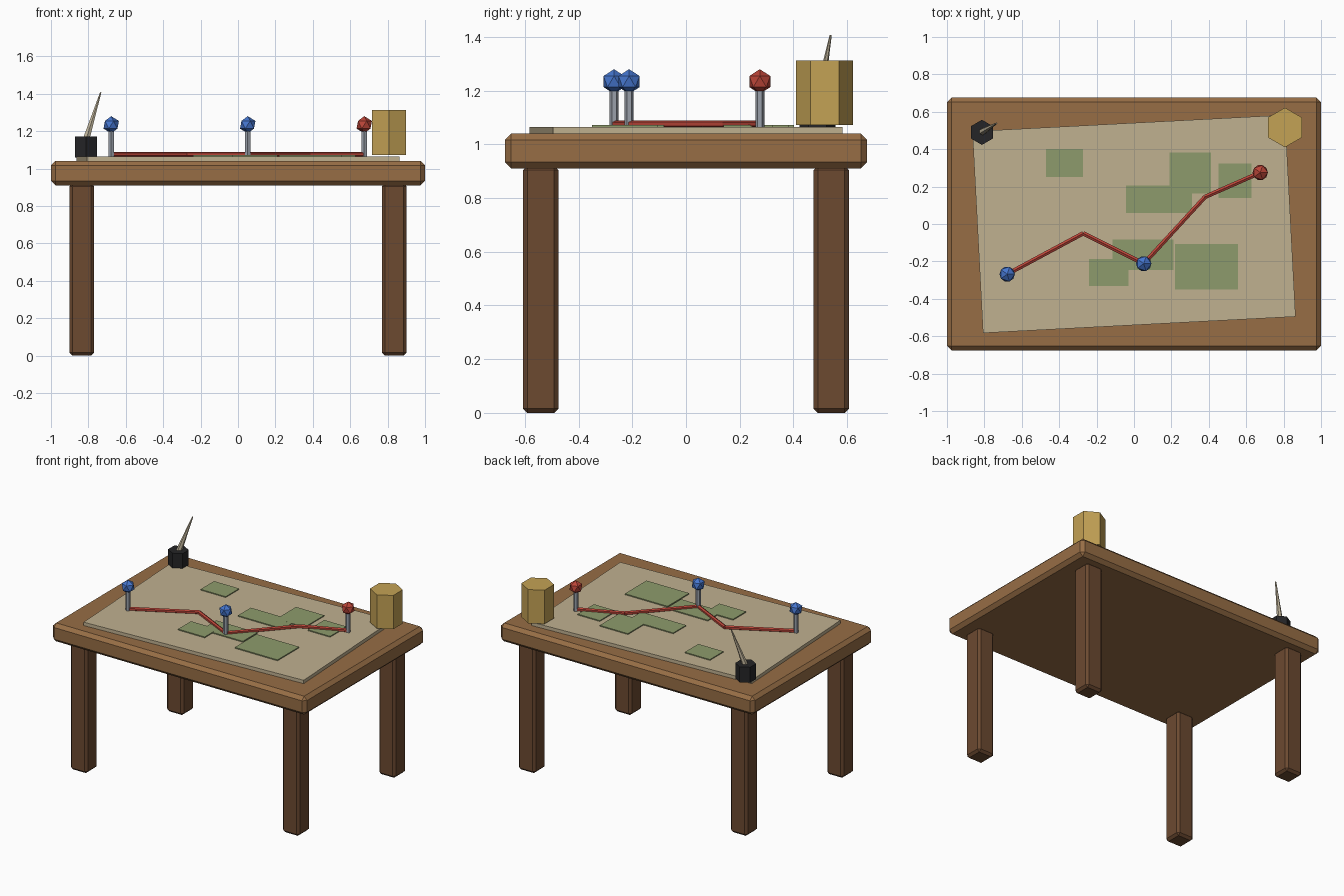
import bpy
import bmesh
import math
from mathutils import Vector

if "Cube" in bpy.data.objects:
    bpy.data.objects.remove(bpy.data.objects["Cube"], do_unlink=True)


def material(name, rgb):
    m = bpy.data.materials.new(name)
    m.use_nodes = True
    m.diffuse_color = (*rgb, 1)
    m.node_tree.nodes["Principled BSDF"].inputs["Base Color"].default_value = (*rgb, 1)
    return m


WOOD = material("table wood", (0.31, 0.155, 0.06))
DARK_WOOD = material("dark leg wood", (0.15, 0.068, 0.03))
PARCHMENT = material("parchment", (0.53, 0.44, 0.28))
GREEN = material("land green", (0.27, 0.33, 0.15))
RED = material("marker red", (0.50, 0.06, 0.04))
BLUE = material("marker blue", (0.06, 0.18, 0.62))
STEEL = material("pin steel", (0.32, 0.35, 0.40))
GOLD = material("brass", (0.55, 0.36, 0.09))
BLACK = material("ink black", (0.018, 0.018, 0.02))
QUILL = material("feather beige", (0.52, 0.45, 0.32))


def add_object(name, bm, mat, location=(0, 0, 0)):
    mesh = bpy.data.meshes.new(name)
    bm.to_mesh(mesh)
    bm.free()
    mesh.materials.append(mat)
    obj = bpy.data.objects.new(name, mesh)
    obj.location = location
    bpy.context.collection.objects.link(obj)
    return obj


def box(name, x, y, z, mat, bevel=0):
    """Box spanning the given (low, high) ranges, with chamfered edges."""
    bm = bmesh.new()
    bmesh.ops.create_cube(bm, size=1)
    bmesh.ops.scale(bm, verts=bm.verts, vec=(x[1] - x[0], y[1] - y[0], z[1] - z[0]))
    obj = add_object(name, bm, mat, [(a + b) / 2 for a, b in (x, y, z)])
    if bevel:
        mod = obj.modifiers.new("chamfer", 'BEVEL')
        mod.width = bevel
        mod.segments = 1
    return obj


def rod(name, start, end, r1, r2, mat, sides=6):
    """Prism or cone running from start to end."""
    start, end = Vector(start), Vector(end)
    axis = end - start
    bm = bmesh.new()
    bmesh.ops.create_cone(bm, cap_ends=True, segments=sides,
                          radius1=r1, radius2=r2, depth=axis.length)
    obj = add_object(name, bm, mat, (start + end) / 2)
    if axis.xy.length > 1e-6:
        obj.rotation_euler = axis.to_track_quat('Z', 'Y').to_euler()
    return obj


# Table
box("table_top", (-1, 1), (-0.675, 0.675), (0.91, 1.041), WOOD, 0.024)
for sx, side in ((-1, "right"), (1, "left")):
    for sy, end in ((-1, "front"), (1, "back")):
        cx, cy = sx * 0.835, sy * 0.541
        box(f"{end}_{side}_leg", (cx - 0.066, cx + 0.066), (cy - 0.066, cy + 0.066),
            (0, 0.92), DARK_WOOD, 0.016)

# Map sheet, turned slightly on the table
sheet = box("map_sheet", (-0.837, 0.837), (-0.54, 0.54), (1.04, 1.065), PARCHMENT)
sheet.rotation_euler.z = math.radians(3)

# Land patches: x range, y range
patches = [
    ((-0.47, -0.272), (0.25, 0.402)),
    ((-0.043, 0.31), (0.06, 0.205)),
    ((0.19, 0.412), (0.162, 0.382)),
    ((0.453, 0.627), (0.14, 0.323)),
    ((-0.114, 0.21), (-0.245, -0.082)),
    ((-0.24, -0.03), (-0.332, -0.186)),
    ((0.22, 0.556), (-0.35, -0.106)),
]
for i, (x, y) in enumerate(patches):
    # tiny height steps keep overlapping tops apart
    box(f"land_patch_{i + 1}", x, y, (1.064, 1.0715 + i * 0.0001), GREEN)

# Route running between the pins
route = [(-0.678, -0.268), (-0.272, -0.05), (0.052, -0.212), (0.38, 0.145), (0.675, 0.275)]
for i, (a, b) in enumerate(zip(route, route[1:])):
    rod(f"route_segment_{i + 1}", (*a, 1.076), (*b, 1.076), 0.0135, 0.0135, RED)

# Pins
for label, (x, y), mat in (("right", route[0], BLUE), ("middle", route[2], BLUE),
                           ("left", route[4], RED)):
    rod(f"{label}_pin_shaft", (x, y, 1.065), (x, y, 1.21), 0.0165, 0.0165, STEEL)
    bm = bmesh.new()
    bmesh.ops.create_icosphere(bm, subdivisions=1, radius=0.046)
    add_object(f"{label}_pin_head", bm, mat, (x, y, 1.234))

# Inkwell with quill, and brass canister
rod("inkwell", (-0.813, 0.49, 1.06), (-0.813, 0.49, 1.17), 0.067, 0.067, BLACK)
rod("quill", (-0.817, 0.489, 1.14), (-0.734, 0.539, 1.407), 0.021, 0.004, QUILL)
rod("canister", (0.807, 0.516, 1.072), (0.807, 0.516, 1.312), 0.106, 0.106, GOLD)
